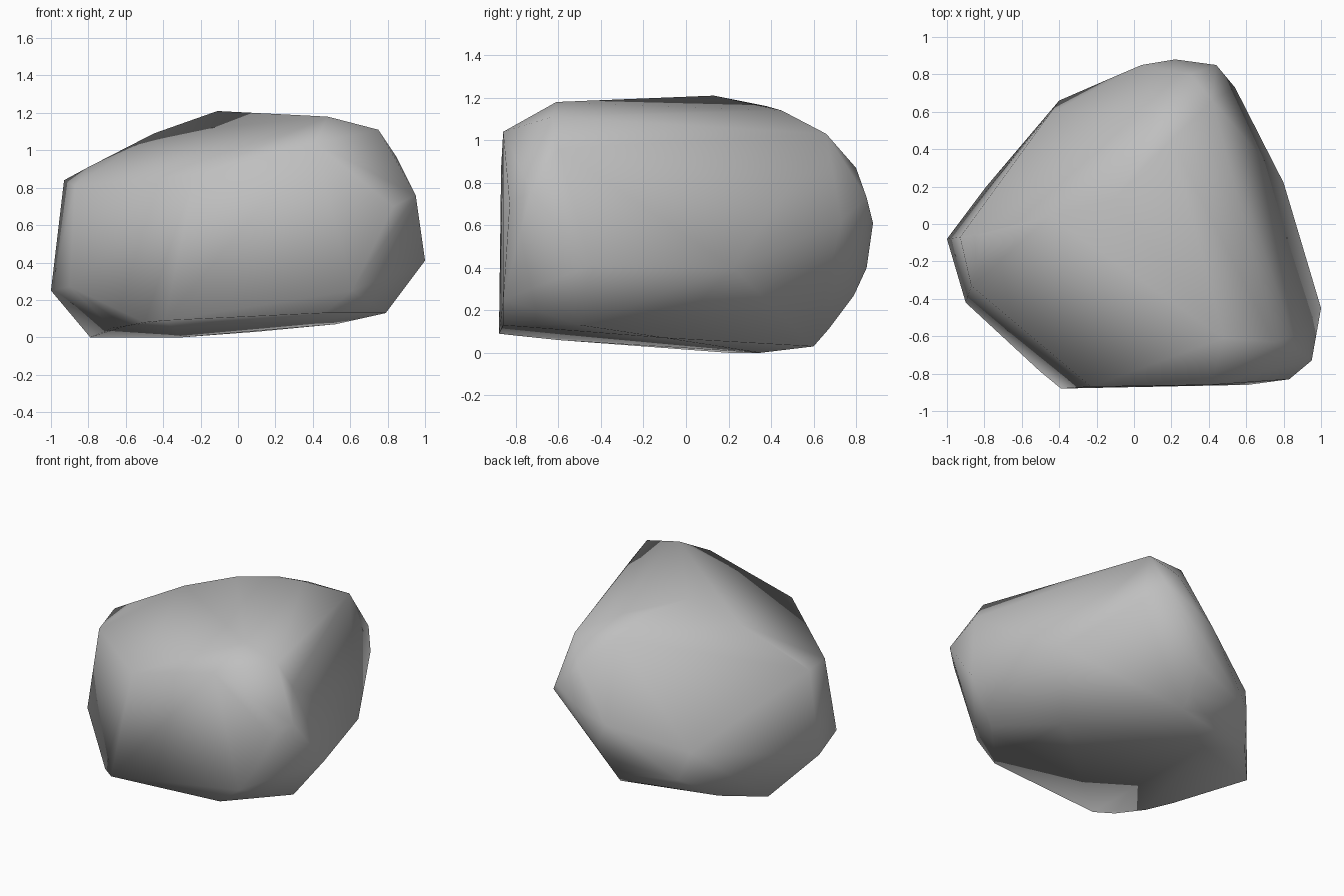
import bpy
import bmesh
from mathutils import Vector

# Remove only the default cube
default_cube = bpy.data.objects.get("Cube")
if default_cube is not None:
    bpy.data.objects.remove(default_cube, do_unlink=True)


def make_material(name, colour):
    """Create one plain flat-coloured material."""
    material = bpy.data.materials.new(name)
    material.use_nodes = True
    material.diffuse_color = colour
    shader = material.node_tree.nodes["Principled BSDF"]
    shader.inputs["Base Color"].default_value = colour
    shader.inputs["Roughness"].default_value = .9
    return material


def make_boulder(name, corner_groups, material):
    """Wrap a convex stone skin around its chipped corners."""
    shape = bmesh.new()
    for corners in corner_groups:
        for corner in corners:
            shape.verts.new(Vector(corner))
    hull = bmesh.ops.convex_hull(shape, input=shape.verts[:])

    # Discard any corner buried inside the skin
    buried = [item for item in hull["geom_interior"]
              if isinstance(item, bmesh.types.BMVert)]
    bmesh.ops.delete(shape, geom=buried, context="VERTS")
    loose = [corner for corner in shape.verts if not corner.link_faces]
    bmesh.ops.delete(shape, geom=loose, context="VERTS")
    bmesh.ops.recalc_face_normals(shape, faces=shape.faces[:])

    # Soft shading over the broad facets
    for face in shape.faces:
        face.smooth = True

    mesh = bpy.data.meshes.new(name)
    shape.to_mesh(mesh)
    shape.free()
    mesh.materials.append(material)
    boulder = bpy.data.objects.new(name, mesh)
    bpy.context.scene.collection.objects.link(boulder)
    return boulder


# Sloping crown and its broken rim
crown = [
    (-.11, .13, 1.21), (.48, -.61, 1.18), (.75, -.63, 1.11),
    (.41, -.86, 1.04), (.05, .38, 1.16), (.2, .45, 1.14),
    (.42, .66, 1.03), (.12, .62, 1.05), (-.45, .04, 1.09),
]

# Upper edge of the left-hand and front walls
shoulder = [
    (-.93, -.07, .84), (-.8, -.05, .91), (-.87, -.33, .81),
    (-.23, -.87, .87), (.85, -.6, .96), (.95, -.73, .76), (.83, -.83, .7),
]

# Rounded back and outermost corners
waist = [
    (.44, .85, .73), (.22, .88, .61), (.04, .85, .54), (.3, .8, .87),
    (.1, .85, .4), (.54, .73, .62), (.8, .22, .4), (1, -.45, .41),
    (-1, -.08, .25), (-.9, -.42, .27), (-.1, .79, .43), (-.45, .59, .37),
]

# Tilted underside
base = [
    (.61, -.86, .25), (.46, -.86, .13), (.79, -.5, .13),
    (-.39, -.88, .09), (-.5, -.79, .08), (-.6, -.6, .06),
    (-.67, -.4, .05), (-.79, .2, 0), (-.57, .44, .04),
    (-.4, .66, .19), (-.1, .6, .06), (.1, .6, .03), (.08, .67, .11),
    (.1, .79, .27), (-.3, .35, 0), (.52, -.1, .07),
]

stone = make_material("grey stone", (.52, .52, .52, 1))
make_boulder("boulder", [crown, shoulder, waist, base], stone)
